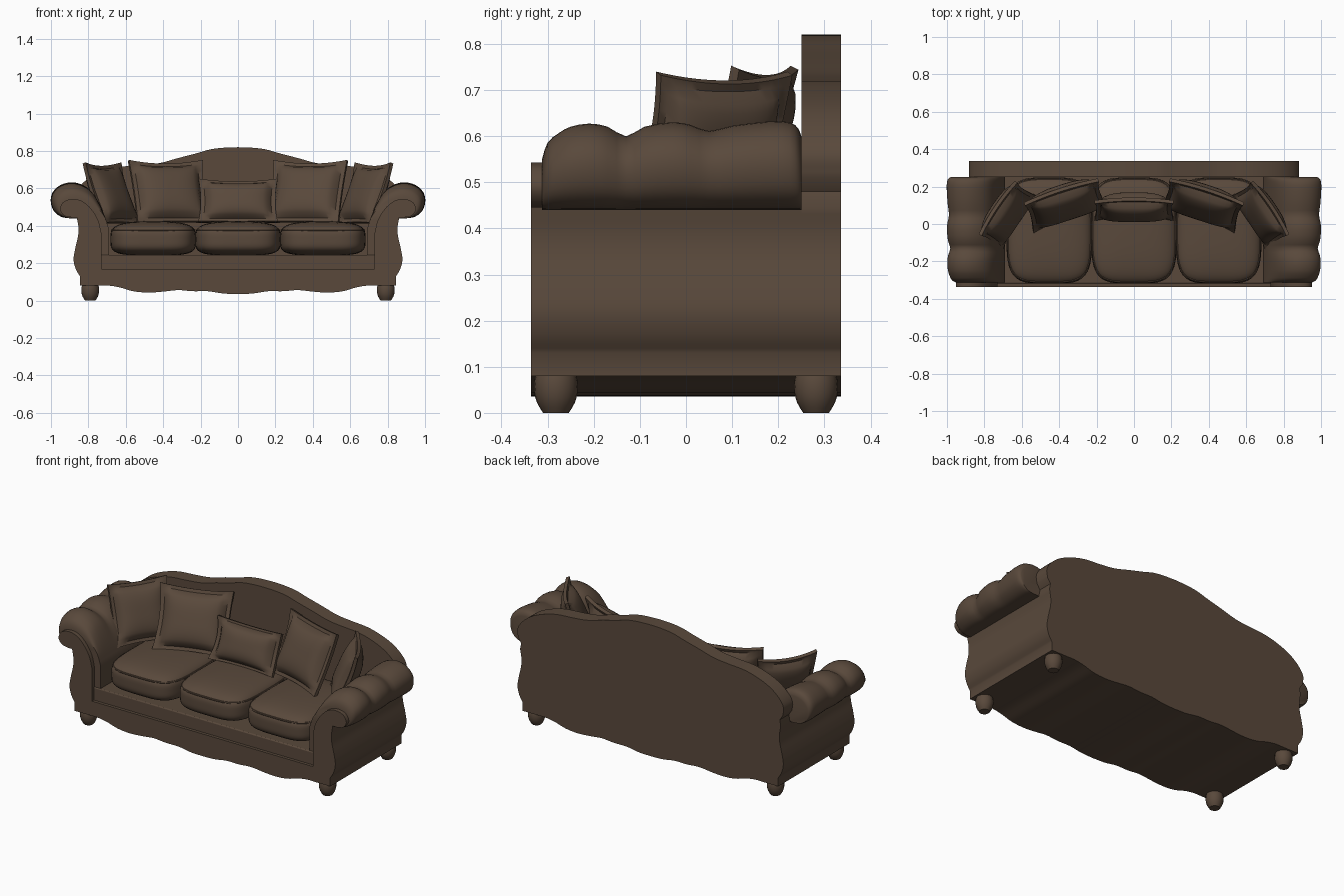
import bpy, bmesh, math
from mathutils import Matrix, Vector

if "Cube" in bpy.data.objects:
    bpy.data.objects.remove(bpy.data.objects["Cube"])

leather = bpy.data.materials.new("brown_leather")
leather.use_nodes = True
BROWN = (0.10, 0.066, 0.044, 1)
leather.diffuse_color = BROWN
leather.node_tree.nodes["Principled BSDF"].inputs["Base Color"].default_value = BROWN


def finish(name, bm, mirror="", bevel=0.0, angle=40):
    bmesh.ops.recalc_face_normals(bm, faces=bm.faces)
    mesh = bpy.data.meshes.new(name)
    bm.to_mesh(mesh)
    bm.free()
    mesh.materials.append(leather)
    mesh.shade_smooth()
    mesh.set_sharp_from_angle(angle=math.radians(angle))
    obj = bpy.data.objects.new(name, mesh)
    bpy.context.collection.objects.link(obj)
    if bevel:
        mod = obj.modifiers.new("soft_edges", "BEVEL")
        mod.width, mod.segments, mod.limit_method = bevel, 2, "ANGLE"
    if mirror:
        mod = obj.modifiers.new("mirror", "MIRROR")
        mod.use_axis = ("x" in mirror, "y" in mirror, False)
        mod.use_mirror_merge = False
    return obj


def smooth(points, steps=4):
    """Catmull-Rom curve through the points."""
    p = [Vector(q) for q in points]
    p = [2 * p[0] - p[1]] + p + [2 * p[-1] - p[-2]]
    out = []
    for a, b, c, d in zip(p, p[1:], p[2:], p[3:]):
        for i in range(steps):
            t = i / steps
            out.append(0.5 * (2 * b + (c - a) * t + (2 * a - 5 * b + 4 * c - d) * t * t
                              + (3 * b - a - 3 * c + d) * t ** 3))
    return [tuple(q) for q in out] + [tuple(points[-1])]


def symmetric(half):
    """Close a half outline that begins on the centre line."""
    return half + [(-x, z) for x, z in reversed(half) if abs(x) > 1e-6]


def loft(rings, close_ends=True):
    """Skin a list of rings of 3D points."""
    bm = bmesh.new()
    rows = [[bm.verts.new(p) for p in ring] for ring in rings]
    n = len(rows[0])
    for a, b in zip(rows, rows[1:]):
        for i in range(n):
            j = (i + 1) % n
            bm.faces.new((a[i], a[j], b[j], b[i]))
    if close_ends:
        bm.faces.new(rows[0])
        bm.faces.new(rows[-1])
    return bm


def prism(name, outline, y0, y1, **options):
    return finish(name, loft([[(x, y, z) for x, z in outline] for y in (y0, y1)]), **options)


# Shared outlines: scalloped lower edge and curved flank
scallop = smooth([(0, .035), (.08, .038), (.16, .05), (.24, .05), (.32, .056), (.4, .048),
                  (.48, .043), (.56, .05), (.63, .07), (.69, .08), (.74, .08)])
flank = smooth([(.845, .13), (.868, .17), (.879, .22), (.87, .28), (.856, .34),
                (.853, .39), (.862, .445)])
lower = scallop + [(.845, .08)] + flank

# Base with its arm sides
prism("base", symmetric(lower + [(.72, .445), (.72, .165), (0, .165)]), -.305, .25)
prism("front_rail", [(-.74, .16), (.74, .16), (.74, .245), (-.74, .245)],
      -.318, .26, bevel=.006)

# Front panel: scalloped apron running up into a scroll on each arm
scroll = smooth([(.73, .36), (.748, .43), (.785, .49), (.83, .53), (.88, .543),
                 (.93, .53), (.952, .49), (.93, .455), (.89, .445)])
prism("front_panel", symmetric(lower + scroll[::-1] + [(.73, .168), (0, .168)]),
      -.336, -.305)

# Camel back, one panel from the crest down to the scalloped edge
crest = smooth([(0, .82), (.08, .817), (.15, .808), (.22, .788), (.32, .762), (.42, .735),
                (.52, .724), (.62, .716), (.71, .693), (.79, .658), (.85, .61),
                (.88, .56), (.875, .51)])
prism("camel_back", symmetric(crest + [(.855, .48)] + lower[::-1]), .25, .336)

# Padded rolled arms with three lobes along their length
section = [(.69, .22)] + smooth([(.69, .38), (.712, .45), (.742, .52), (.78, .58), (.83, .616),
                                 (.89, .63), (.95, .615), (.99, .577), (1.0, .53),
                                 (.985, .48), (.945, .448), (.9, .44)], 3) + [(.84, .44), (.84, .22)]
lobes = smooth([(-.312, .58), (-.3, .77), (-.275, .88), (-.25, .95), (-.21, .985), (-.17, .95),
                (-.13, .84), (-.09, .95), (-.03, 1), (.01, .97), (.05, .9), (.1, .96),
                (.18, 1.01), (.225, 1), (.243, .93), (.25, .84)], 2)
rings = []
for y, f in lobes:
    spread = 1 - (1 - f) * .8
    rings.append([(.86 + (x - .86) * spread if x > .86 else x, y,
                   .44 + (z - .44) * f if z > .44 else z) for x, z in section])
finish("rolled_arm", loft(rings), mirror="x", angle=50)


def soft_block(cuts=13):
    bm = bmesh.new()
    bmesh.ops.create_cube(bm, size=2)
    bmesh.ops.subdivide_edges(bm, edges=bm.edges, cuts=cuts, use_grid_fill=True)
    return bm


# Seat cushions: rounded blocks with a crowned top
def seat_cushion(name, x):
    bm = soft_block()
    for v in bm.verts:
        c = v.co
        n = sum(abs(k) ** 4 for k in c) ** .25
        px, py, pz = c / n
        crown = .012 * (1 - px * px) * (1 - py * py) if pz > 0 else 0
        v.co = (x + .229 * px, -.035 + .284 * py, .327 + .086 * pz + crown)
    finish(name, bm, angle=60)
    # Piping around the upper edge
    ring_count, side = 40, 6
    rings = []
    for i in range(ring_count + 1):
        a = 2 * math.pi * i / ring_count
        ca, sa = math.cos(a), math.sin(a)
        r = (abs(ca) ** 4 + abs(sa) ** 4) ** -.25
        rings.append([(x + ca * r * (.221 + .005 * math.cos(b)),
                       -.035 + sa * r * (.275 + .005 * math.cos(b)),
                       .377 + .005 * math.sin(b))
                      for b in (2 * math.pi * k / side for k in range(side))])
    finish(name + "_piping", loft(rings, False))


for label, x in (("right", -.453), ("middle", 0), ("left", .453)):
    seat_cushion(label + "_seat_cushion", x)


# Throw pillows: plump centres, pinched sides and a flat flange, bowed backwards
def pillow(name, centre, half_w, half_h, plump, lean, yaw, mirror=""):
    bm = soft_block(17)
    place = (Matrix.Translation(centre) @ Matrix.Rotation(math.radians(yaw), 4, "Z")
             @ Matrix.Rotation(math.radians(-lean), 4, "X"))
    for v in bm.verts:
        u, s, w = v.co
        a, b = min(1, abs(u) / .88), min(1, abs(w) / .88)
        swell = math.sqrt((1 - a ** 3) * (1 - b ** 3))
        v.co = place @ Vector((half_w * u * (1 - .06 * (1 - w * w)),
                               s * (.01 + plump * swell) - .02 * (u * w) ** 2,
                               half_h * w * (1 - .07 * (1 - u * u))))
    finish(name, bm, mirror=mirror, angle=50)


pillow("lumbar_pillow", (0, .09, .528), .212, .122, .058, 22, 0)
pillow("large_pillows", (.37, .115, .575), .208, .182, .06, 25, -18, "x")
pillow("corner_pillows", (.685, .055, .567), .172, .175, .05, 23, -56, "x")

# Turned bun feet
bm = loft([[(.79 + r * math.cos(a), .282 + r * math.sin(a), z)
            for a in (2 * math.pi * k / 20 for k in range(20))]
           for r, z in smooth([(.028, 0), (.041, .022), (.047, .045), (.047, .068), (.043, .085)], 2)])
finish("feet", bm, mirror="xy")
